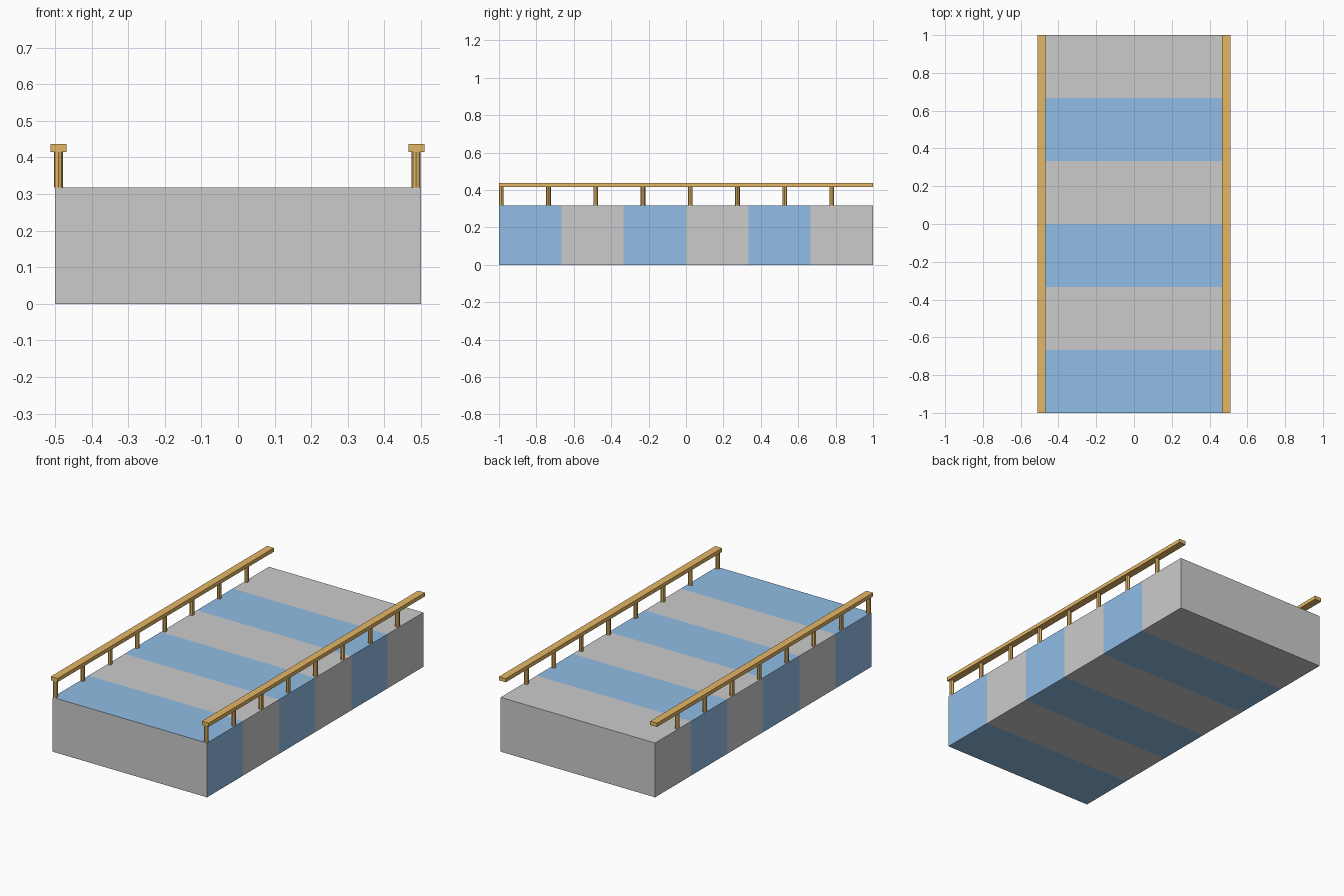
import bpy, bmesh

if "Cube" in bpy.data.objects:
    bpy.data.objects.remove(bpy.data.objects["Cube"])


def material(name, rgb):
    m = bpy.data.materials.new(name)
    m.diffuse_color = (*rgb, 1)
    m.use_nodes = True
    m.node_tree.nodes["Principled BSDF"].inputs["Base Color"].default_value = m.diffuse_color
    return m


def finish(name, bm, mats):
    mesh = bpy.data.meshes.new(name)
    bm.to_mesh(mesh)
    bm.free()
    for m in mats:
        mesh.materials.append(m)
    obj = bpy.data.objects.new(name, mesh)
    bpy.context.collection.objects.link(obj)
    return obj


def box(bm, size, centre):
    verts = bmesh.ops.create_cube(bm, size=1)["verts"]
    bmesh.ops.scale(bm, vec=size, verts=verts)
    bmesh.ops.translate(bm, vec=centre, verts=verts)


blue = material("blue_paint", (0.28, 0.51, 0.79))
grey = material("grey_paint", (0.7, 0.7, 0.7))
wood = material("orange_wood", (0.78, 0.47, 0.13))

DECK_TOP, RAIL_BOTTOM, RAIL_TOP = 0.318, 0.415, 0.437

# Deck slab, cut into six bands with alternating colour; end faces stay grey
bm = bmesh.new()
box(bm, (1, 2, DECK_TOP), (0, 0, DECK_TOP / 2))
for i in range(1, 6):
    bmesh.ops.bisect_plane(bm, geom=bm.verts[:] + bm.edges[:] + bm.faces[:],
                           plane_co=(0, -1 + i / 3, 0), plane_no=(0, 1, 0))
bm.normal_update()
for f in bm.faces:
    band = int((f.calc_center_median().y + 1) * 3)
    is_end = abs(f.normal.y) > 0.5
    f.material_index = 1 if band % 2 == 0 and not is_end else 0
finish("striped_deck", bm, [grey, blue])

# Handrails with a row of round posts along each side
for side, x, post_x in (("left", -0.49, -0.4905), ("right", 0.488, 0.4865)):
    bm = bmesh.new()
    box(bm, (0.044, 2, RAIL_TOP - RAIL_BOTTOM), (x, 0, (RAIL_TOP + RAIL_BOTTOM) / 2))
    finish(side + "_handrail", bm, [wood])

    bm = bmesh.new()
    height = RAIL_BOTTOM - DECK_TOP
    bmesh.ops.create_cone(bm, cap_ends=True, segments=8, radius1=0.0125,
                          radius2=0.0125, depth=height)
    bmesh.ops.translate(bm, vec=(post_x, -0.9875, DECK_TOP + height / 2), verts=bm.verts)
    posts = finish(side + "_posts", bm, [wood])
    row = posts.modifiers.new("row", "ARRAY")
    row.count = 8
    row.use_relative_offset = False
    row.use_constant_offset = True
    row.constant_offset_displace = (0, 0.2525, 0)
